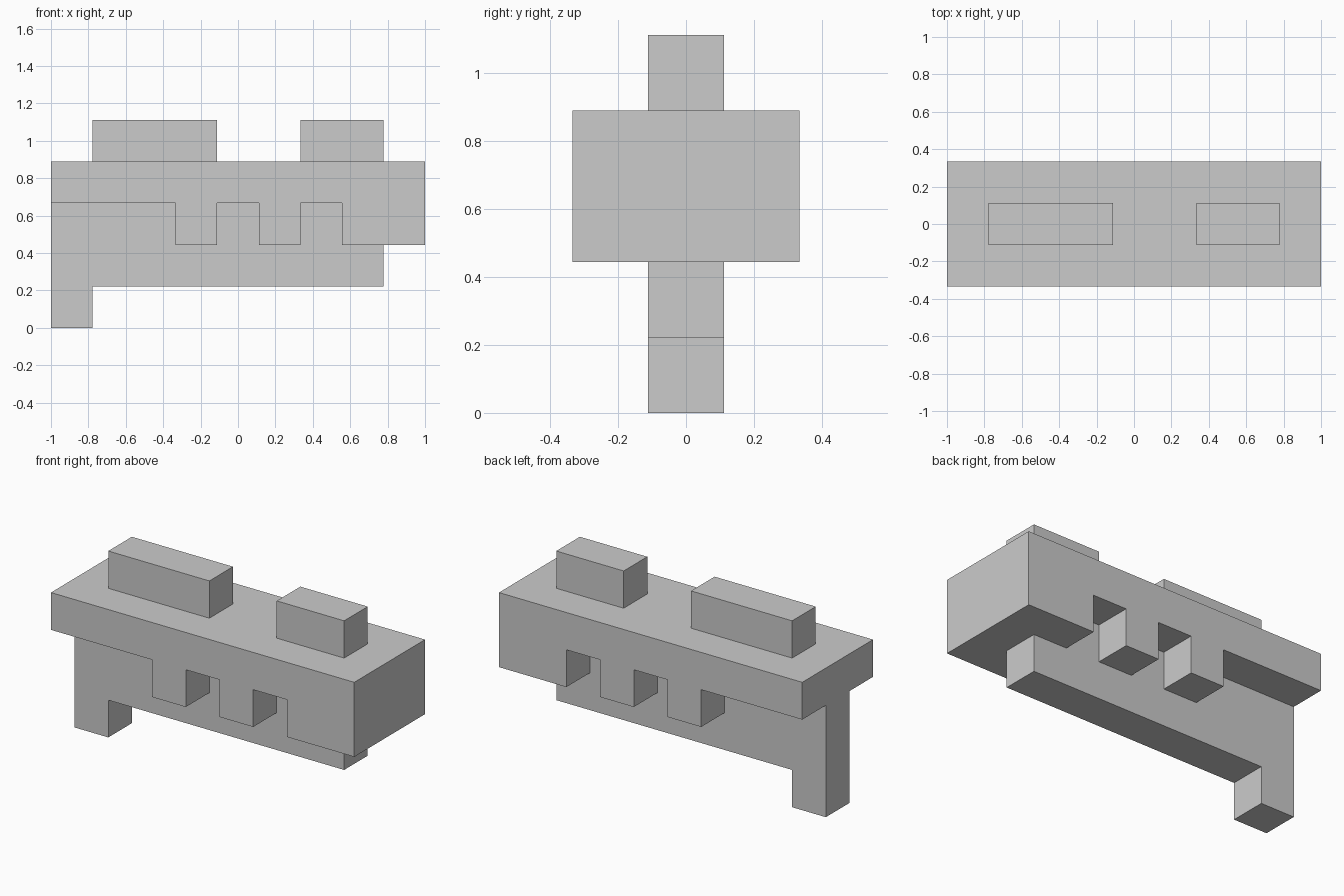
import bpy, bmesh, math
from itertools import product
from mathutils import Vector

if "Cube" in bpy.data.objects:
    bpy.data.objects.remove(bpy.data.objects["Cube"])

U = 2 / 9  # block unit: model is 9 x 3 x 5 units
cells = set()


def block(x0, x1, y0, y1, z0, z1):
    """Fill a box given in whole block units."""
    cells.update(product(range(x0, x1), range(y0, y1), range(z0, z1)))


# main slab across the full width
block(0, 9, 0, 3, 3, 4)
# teeth hanging under the slab, same front and back
for x0, x1 in ((3, 4), (5, 6), (7, 9)):
    block(x0, x1, 0, 3, 2, 3)
# narrow central spine and lower rail
block(0, 9, 1, 2, 2, 3)
block(0, 8, 1, 2, 1, 2)
# foot
block(0, 1, 1, 2, 0, 1)
# raised blocks on top
block(1, 4, 1, 2, 4, 5)
block(6, 8, 1, 2, 4, 5)

# one welded shell: keep only exposed sides of the filled units
bm = bmesh.new()
for c in sorted(cells):
    for axis, side in product(range(3), (-1, 1)):
        n = Vector((0, 0, 0))
        n[axis] = side
        if tuple(int(a + b) for a, b in zip(c, n)) in cells:
            continue
        u = Vector((0, 0, 0))
        u[(axis + 1) % 3] = 0.5
        v = n.cross(u)
        mid = Vector(c) + Vector((0.5, 0.5, 0.5)) + n / 2
        corners = (mid - u - v, mid + u - v, mid + u + v, mid - u + v)
        bm.faces.new([bm.verts.new((p - Vector((4.5, 1.5, 0))) * U) for p in corners])

# weld and merge coplanar faces into clean flat sides
bmesh.ops.remove_doubles(bm, verts=bm.verts, dist=0.001)
bmesh.ops.dissolve_limit(bm, angle_limit=math.radians(1), verts=bm.verts, edges=bm.edges)
bmesh.ops.recalc_face_normals(bm, faces=bm.faces)

mesh = bpy.data.meshes.new("toothed_block")
bm.to_mesh(mesh)
bm.free()
bpy.context.collection.objects.link(bpy.data.objects.new("toothed_block", mesh))
